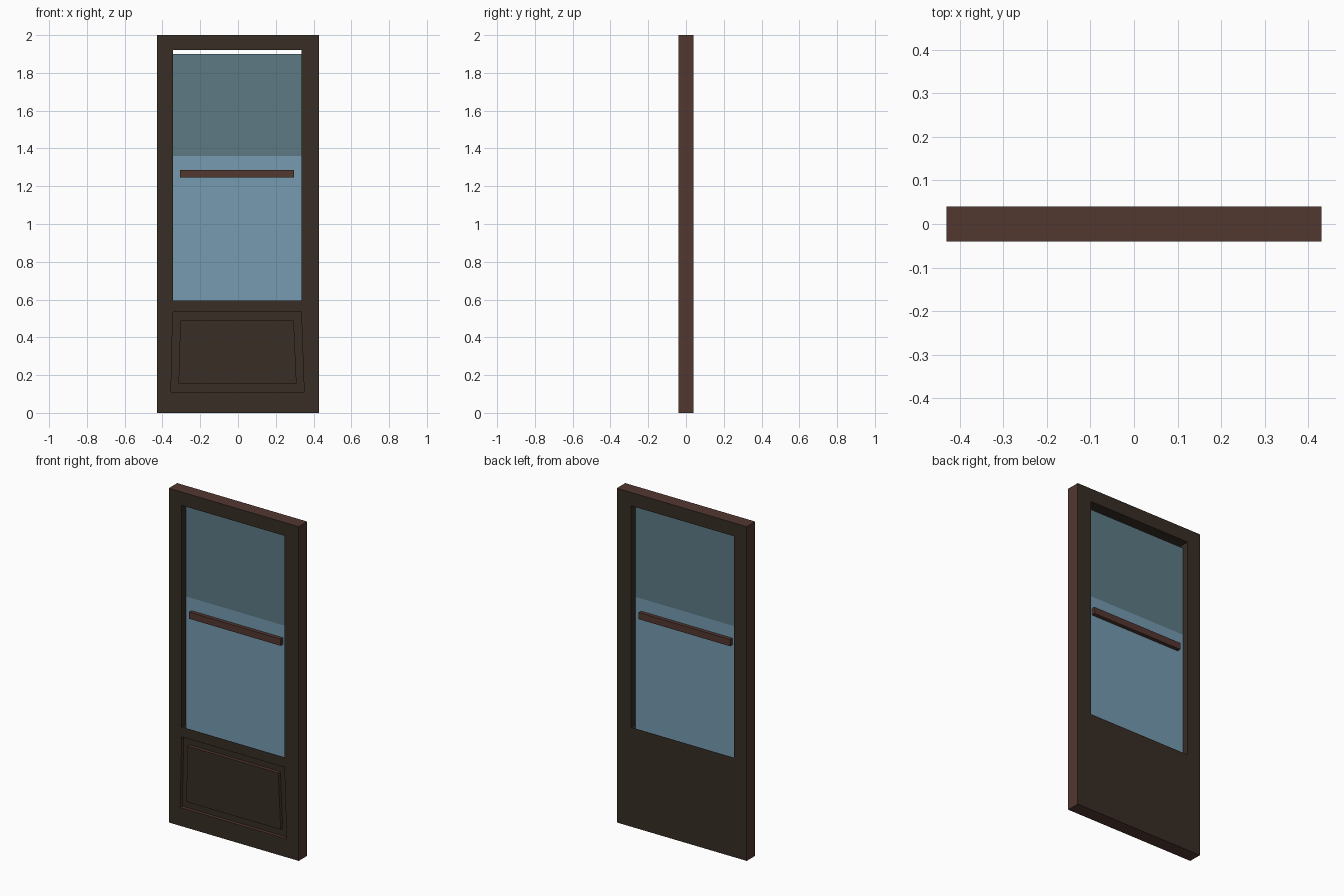
import bpy
import bmesh

cube = bpy.data.objects.get("Cube")
if cube:
    bpy.data.objects.remove(cube)


def material(name, rgb):
    m = bpy.data.materials.new(name)
    m.use_nodes = True
    m.diffuse_color = (*rgb, 1)
    m.node_tree.nodes["Principled BSDF"].inputs["Base Color"].default_value = (*rgb, 1)
    return m


OLIVE = material("dark olive wood", (0.038, 0.026, 0.018))
RED = material("reddish brown wood", (0.084, 0.038, 0.03))
PALE = material("pale blue glass", (0.18, 0.328, 0.434))
SHADE = material("dark blue glass", (0.109, 0.195, 0.235))


def finish(bm, name, mats):
    mesh = bpy.data.meshes.new(name)
    bm.to_mesh(mesh)
    bm.free()
    for m in mats:
        mesh.materials.append(m)
    ob = bpy.data.objects.new(name, mesh)
    bpy.context.collection.objects.link(ob)
    return ob


def loop(bm, y, z0, z1, bottom, top):
    """Four corners of a trapezoid, starting at its lower -x corner."""
    pts = ((bottom[0], z0), (bottom[1], z0), (top[1], z1), (top[0], z1))
    return [bm.verts.new((x, y, z)) for x, z in pts]


def bridge(bm, a, b, mat, skip=()):
    """Join two loops with four faces: bottom, right, top, left."""
    for i in range(4):
        if i not in skip:
            j = (i + 1) % 4
            bm.faces.new((a[i], a[j], b[j], b[i])).material_index = mat


# Door slab: window section above, panel section below
HALF, DEPTH, SPLIT, GROOVE = 0.43, 0.04, 0.565, 0.02
wide = (-HALF, HALF)
opening = (-0.345, 0.335)
bm = bmesh.new()

up_f, up_b = (loop(bm, y, SPLIT, 2, wide, wide) for y in (-DEPTH, DEPTH))
win_f, win_b = (loop(bm, y, 0.595, 1.92, opening, opening) for y in (-DEPTH, DEPTH))
bridge(bm, up_f, win_f, 0)
bridge(bm, up_b, win_b, 0)
bridge(bm, win_f, win_b, 0, skip=(0,))      # the pane slots down into the open sill
bridge(bm, up_f, up_b, 1, skip=(0,))

low_f, low_b = (loop(bm, y, 0, SPLIT, wide, wide) for y in (-DEPTH, DEPTH))
bridge(bm, low_f, low_b, 1, skip=(2,))
bm.faces.new(low_b)

# Grooved raised panel on the front
outer, outer_in = (loop(bm, y, 0.11, 0.535, (-0.355, 0.35), opening)
                   for y in (-DEPTH, GROOVE - DEPTH))
inner, inner_in = (loop(bm, y, 0.155, 0.49, (-0.315, 0.31), (-0.305, 0.295))
                   for y in (-DEPTH, GROOVE - DEPTH))
bridge(bm, low_f, outer, 0)
bridge(bm, outer, outer_in, 1)
bridge(bm, outer_in, inner_in, 0)
bridge(bm, inner_in, inner, 1)
bm.faces.new(inner)

bmesh.ops.remove_doubles(bm, verts=bm.verts, dist=0.0001)
bmesh.ops.recalc_face_normals(bm, faces=bm.faces)
finish(bm, "door_slab", (OLIVE, RED))

# Glass pane, darker above
bm = bmesh.new()
rows = [[bm.verts.new((x, 0, z)) for x in opening] for z in (0.57, 1.36, 1.9)]
for i in range(2):
    a, b = rows[i], rows[i + 1]
    bm.faces.new((a[0], a[1], b[1], b[0])).material_index = i
finish(bm, "window_pane", (PALE, SHADE))

# Bar across the window
bm = bmesh.new()
bmesh.ops.create_cube(bm, size=1)
bmesh.ops.scale(bm, vec=(0.605, 0.045, 0.04), verts=bm.verts)
bmesh.ops.translate(bm, vec=(-0.005, 0, 1.265), verts=bm.verts)
finish(bm, "window_bar", (RED,))
